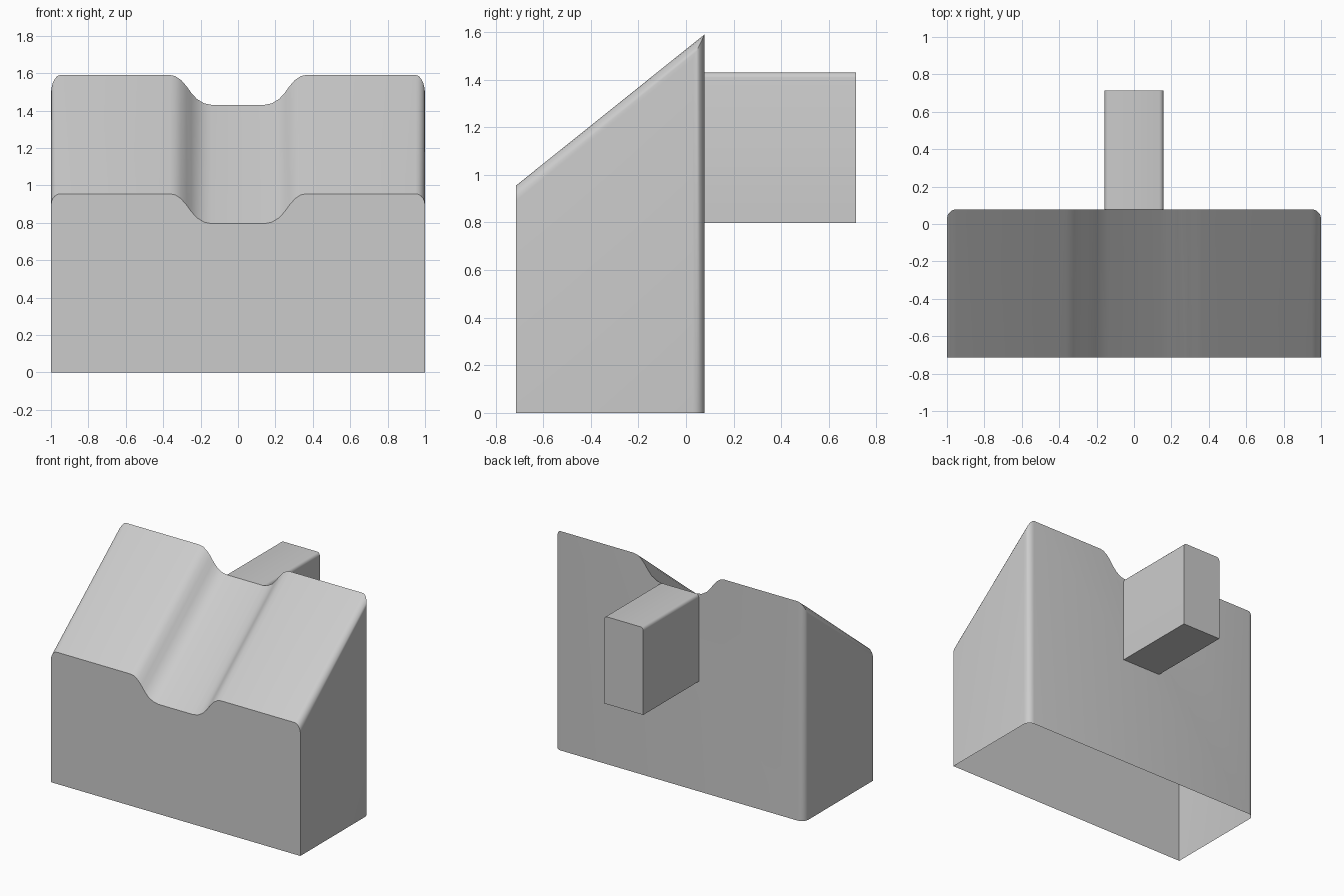
import bpy, bmesh

if "Cube" in bpy.data.objects:
    bpy.data.objects.remove(bpy.data.objects["Cube"])

FRONT, BACK, END = -0.714, 0.078, 0.714
Z_FRONT, Z_BACK = 0.955, 1.59


def prism(name, front, back, round_edge, radius, segments, open_face):
    """Join two matching outlines, round chosen edges, leave one side open."""
    bm = bmesh.new()
    a = [bm.verts.new(p) for p in front]
    b = [bm.verts.new(p) for p in back]
    n = len(a)
    bm.faces.new(a)
    bm.faces.new(b[::-1])
    for i in range(n):
        j = (i + 1) % n
        bm.faces.new((a[j], a[i], b[i], b[j]))
    bmesh.ops.recalc_face_normals(bm, faces=bm.faces[:])
    edges = [e for e in bm.edges if round_edge(*[v.co for v in e.verts])]
    bmesh.ops.bevel(bm, geom=edges, offset=radius, segments=segments,
                    profile=0.5, affect='EDGES', clamp_overlap=True)
    gone = [f for f in bm.faces if open_face(f)]
    bmesh.ops.delete(bm, geom=gone, context='FACES')
    mesh = bpy.data.meshes.new(name)
    bm.to_mesh(mesh)
    bm.free()
    obj = bpy.data.objects.new(name, mesh)
    bpy.context.collection.objects.link(obj)
    bpy.ops.object.select_all(action='DESELECT')
    obj.select_set(True)
    bpy.context.view_layer.objects.active = obj
    bpy.ops.object.shade_smooth_by_angle(angle=0.6)
    return obj


# Hollow body: sloping roof with a rounded channel, open underneath
half = [(0.14, 0.16), (0.18, 0.152), (0.22, 0.128), (0.25, 0.095),
        (0.275, 0.06), (0.305, 0.026), (0.335, 0.006), (0.365, 0), (1, 0)]
channel = [(-x, d) for x, d in reversed(half)] + half


def outline(y, top):
    return ([(-1, y, 0)] + [(x, y, top - d) for x, d in channel] + [(1, y, 0)])


def body_edge(p, q):
    on_side = abs(p.x) > 0.99 and abs(p.x - q.x) < 0.01
    slope = min(p.z, q.z) > 0.9
    upright_back = min(p.y, q.y) > 0
    return on_side and (slope or upright_back)


prism("body_shell", outline(FRONT, Z_FRONT), outline(BACK, Z_BACK),
      body_edge, 0.05, 5,
      lambda f: all(abs(v.co.z) < 1e-4 for v in f.verts))


# Rear stub meeting the channel floor
def rect(y):
    return [(-0.157, y, 0.797), (-0.157, y, 1.43),
            (0.157, y, 1.43), (0.157, y, 0.797)]


prism("rear_stub", rect(BACK), rect(END),
      lambda p, q: min(p.z, q.z) > 1.4 and abs(p.y - q.y) > 0.1, 0.022, 3,
      lambda f: all(abs(v.co.y - BACK) < 1e-4 for v in f.verts))
